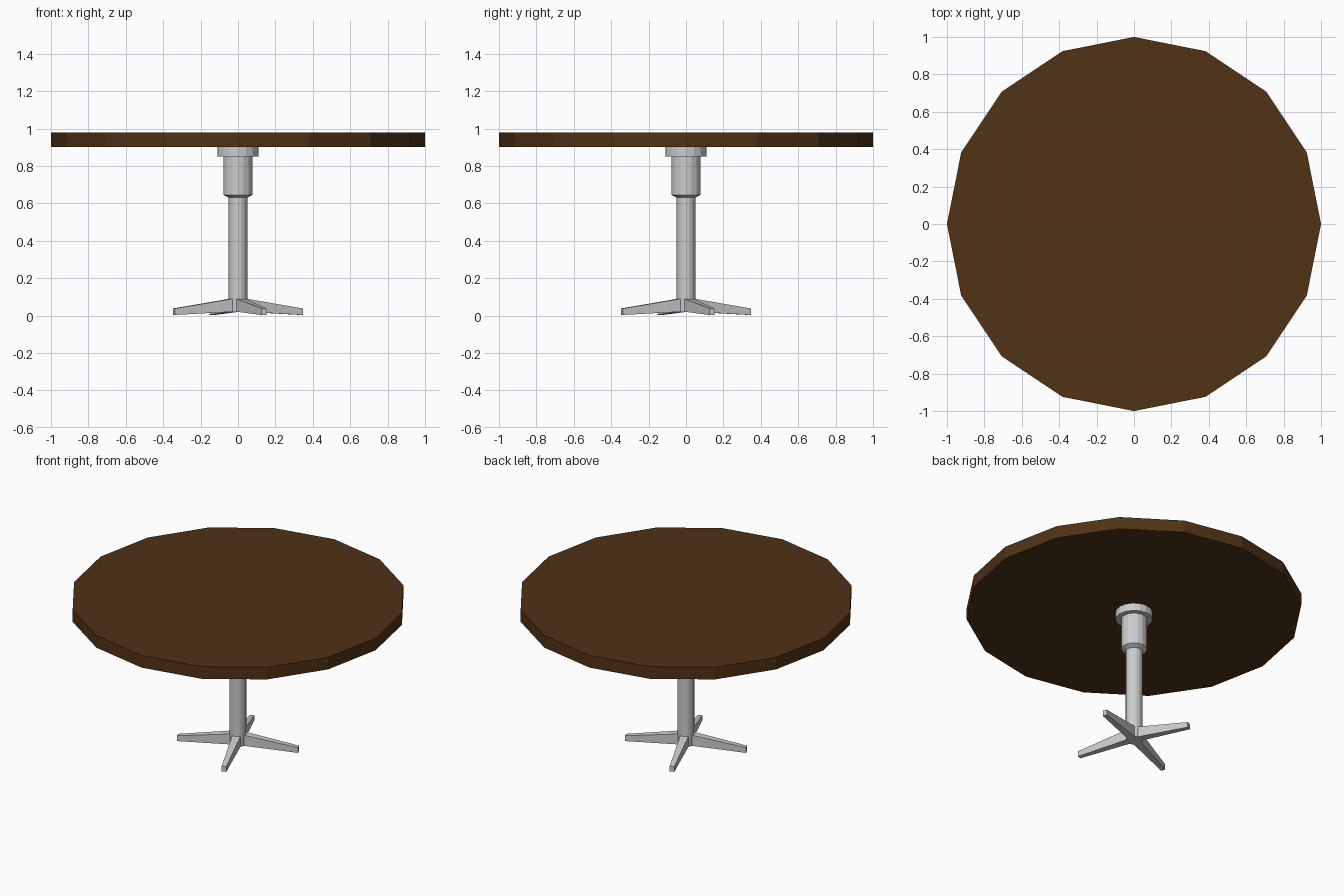
import bpy, bmesh
from math import pi, cos, sin, radians

if "Cube" in bpy.data.objects:
    bpy.data.objects.remove(bpy.data.objects["Cube"])

SIDES = 16


def make_object(name, bm, color=None):
    bmesh.ops.recalc_face_normals(bm, faces=bm.faces)
    mesh = bpy.data.meshes.new(name)
    bm.to_mesh(mesh)
    bm.free()
    obj = bpy.data.objects.new(name, mesh)
    bpy.context.collection.objects.link(obj)
    if color:
        mat = bpy.data.materials.new(name + "_material")
        mat.diffuse_color = color
        mat.use_nodes = True
        mat.node_tree.nodes["Principled BSDF"].inputs["Base Color"].default_value = mat.diffuse_color
        mesh.materials.append(mat)
    return obj


def turned(name, profile, color=None):
    """Closed faceted solid from (radius, z) pairs."""
    bm = bmesh.new()
    rings = [[bm.verts.new((r * cos(2 * pi * i / SIDES), r * sin(2 * pi * i / SIDES), z))
              for i in range(SIDES)] for r, z in profile]
    for low, high in zip(rings, rings[1:]):
        for i in range(SIDES):
            j = (i + 1) % SIDES
            bm.faces.new((low[i], low[j], high[j], high[i]))
    bm.faces.new(rings[0][::-1])
    bm.faces.new(rings[-1])
    return make_object(name, bm, color)


def foot(name, angle):
    """Tapered foot: stations of (distance, half width, bottom z, top z)."""
    bm = bmesh.new()
    rings = []
    for x, w, z0, z1 in [(0.0, 0.027, 0.02, 0.095), (0.05, 0.025, 0.02, 0.088),
                         (0.37, 0.014, 0.003, 0.038)]:
        rings.append([bm.verts.new(p) for p in
                      ((x, -w, z0), (x, w, z0), (x, w, z1), (x, -w, z1))])
    for a, b in zip(rings, rings[1:]):
        for i in range(4):
            j = (i + 1) % 4
            bm.faces.new((a[i], a[j], b[j], b[i]))
    bm.faces.new(rings[0][::-1])
    bm.faces.new(rings[-1])
    obj = make_object(name, bm)
    obj.rotation_euler.z = angle


# Table top
turned("table_top", [(1.0, 0.90), (1.0, 0.98)], (0.08, 0.032, 0.008, 1))

# Pedestal: column, sleeve with chamfered lower edge, mounting collar
turned("column", [(0.05, 0.02), (0.05, 0.64)])
turned("sleeve", [(0.05, 0.63), (0.078, 0.645), (0.078, 0.85)])
turned("mounting_collar", [(0.11, 0.85), (0.11, 0.90)])

# Four feet
for k in range(4):
    foot(f"foot_{k + 1}", radians(22) + k * pi / 2)
